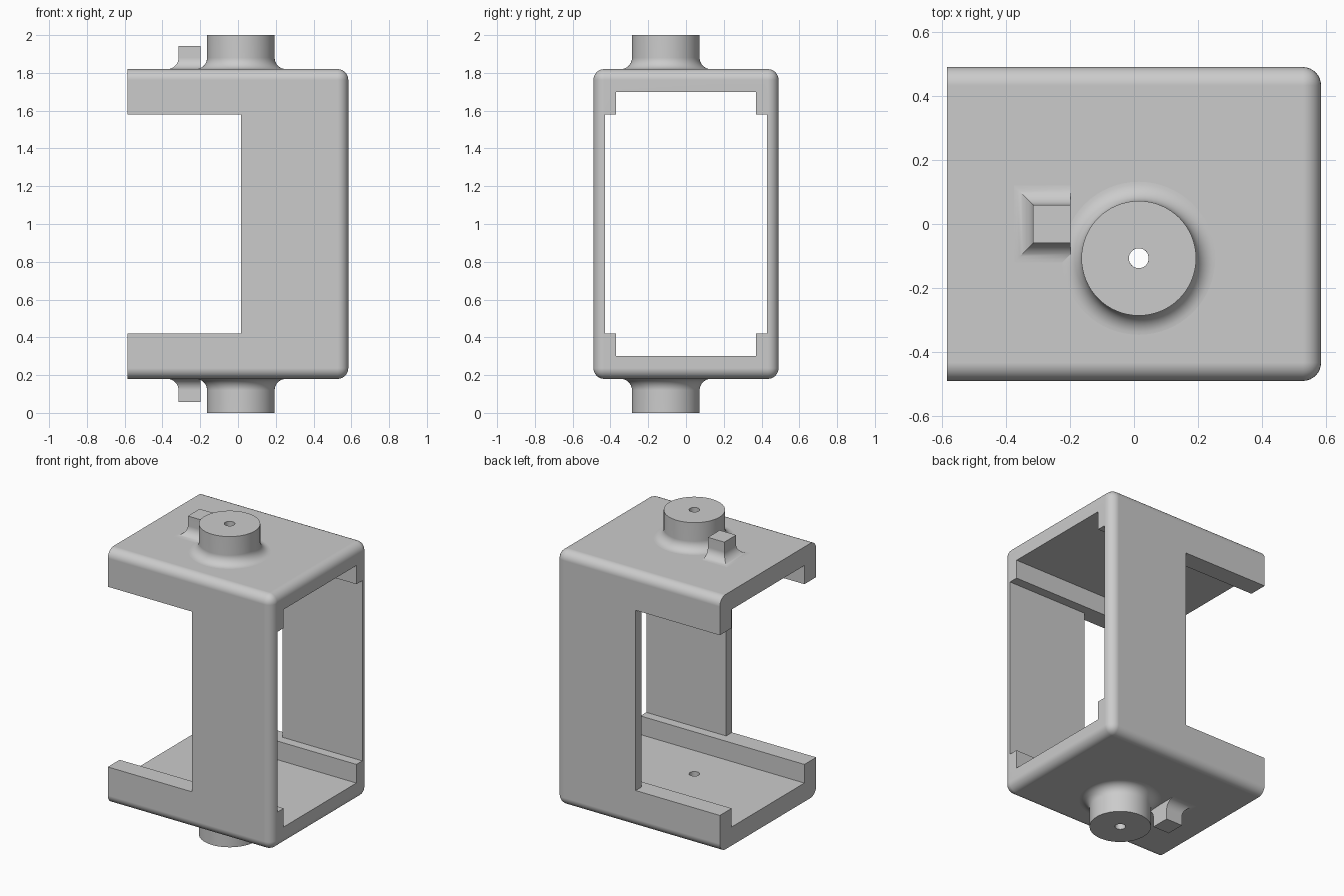
import bpy, bmesh, math
from mathutils import Matrix, Vector

cube = bpy.data.objects.get("Cube")
if cube:
    bpy.data.objects.remove(cube, do_unlink=True)

CENTRE = Vector((0, 0, 1))      # everything is symmetric above and below this
TOP = 0.82                      # top face height above the centre
FILLET = 0.06
BOSS_X, BOSS_Y = 0.015, -0.107

grey = bpy.data.materials.new("light grey")
grey.use_nodes = True
colour = (0.6, 0.6, 0.6, 1)
grey.diffuse_color = colour
grey.node_tree.nodes["Principled BSDF"].inputs["Base Color"].default_value = colour


def add_object(name, bm):
    bmesh.ops.recalc_face_normals(bm, faces=bm.faces)
    mesh = bpy.data.meshes.new(name)
    bm.to_mesh(mesh)
    bm.free()
    ob = bpy.data.objects.new(name, mesh)
    ob.location = CENTRE
    ob.data.materials.append(grey)
    bpy.context.collection.objects.link(ob)
    return ob


def box(x0, x1, half_y, half_z):
    bm = bmesh.new()
    bmesh.ops.create_cube(bm, size=1)
    bmesh.ops.scale(bm, vec=(x1 - x0, 2 * half_y, 2 * half_z), verts=bm.verts)
    bmesh.ops.translate(bm, vec=((x0 + x1) / 2, 0, 0), verts=bm.verts)
    return bm


def select_only(ob):
    bpy.ops.object.select_all(action='DESELECT')
    ob.select_set(True)
    bpy.context.view_layer.objects.active = ob


def smooth(ob):
    select_only(ob)
    bpy.ops.object.shade_smooth_by_angle(angle=math.radians(30))
    weighted = ob.modifiers.new("even_flats", 'WEIGHTED_NORMAL')
    weighted.keep_sharp = True


def mirror_down(ob):
    mirror = ob.modifiers.new("mirror_below", 'MIRROR')
    mirror.use_axis = (False, False, True)
    mirror.use_mirror_merge = False


def fillet_rows(steps=10):
    """Outward offset and height of a concave fillet, from the base up."""
    for i in range(steps + 1):
        a = math.pi / 2 * i / steps
        yield FILLET * (1 - math.sin(a)), TOP + FILLET * (1 - math.cos(a))


# Housing: block rounded along its length and around the +x end
bm = box(-0.584, 0.584, 0.49, TOP)
rounded = [e for e in bm.edges
           if abs(e.verts[0].co.x - e.verts[1].co.x) > 0.1
           or all(v.co.x > 0 for v in e.verts)]
bmesh.ops.bevel(bm, geom=rounded, offset=0.057, segments=8, profile=0.5,
                affect='EDGES')
housing = add_object("housing", bm)

# Cutters: tunnel between the rails, side recess, side windows, pin hole
pin = bmesh.new()
bmesh.ops.create_cone(pin, cap_ends=True, segments=32, radius1=0.031,
                      radius2=0.031, depth=3,
                      matrix=Matrix.Translation((BOSS_X, BOSS_Y, 0)))
cutters = {
    "tunnel_cutter": box(-1, 1, 0.37, 0.70),
    "recess_cutter": box(-1, 1, 0.43, 0.58),
    "window_cutter": box(-1, 0.015, 1, 0.58),
    "pin_hole_cutter": pin,
}
for name, cutter_bm in cutters.items():
    cutter = add_object(name, cutter_bm)
    cutter.hide_render = True
    cut = housing.modifiers.new(name, 'BOOLEAN')
    cut.operation = 'DIFFERENCE'
    cut.solver = 'EXACT'
    cut.object = cutter
    select_only(housing)
    bpy.ops.object.modifier_apply(modifier=name)
    bpy.data.objects.remove(cutter, do_unlink=True)
smooth(housing)

# Pivot bosses: turned profile with a filleted foot and a pin hole
profile = [(0.179 + out, z) for out, z in fillet_rows()]
profile += [(0.179, 1), (0.031, 1), (0.031, TOP)]
bm = bmesh.new()
verts = [bm.verts.new((BOSS_X + r, BOSS_Y, z)) for r, z in profile]
edges = [bm.edges.new(pair) for pair in zip(verts, verts[1:])]
bmesh.ops.spin(bm, geom=verts + edges, cent=(BOSS_X, BOSS_Y, 0),
               axis=(0, 0, 1), angle=math.tau, steps=64, use_merge=True)
bmesh.ops.remove_doubles(bm, verts=bm.verts, dist=0.0001)
bosses = add_object("pivot_bosses", bm)
mirror_down(bosses)
smooth(bosses)

# Stop pegs: square pegs, filleted on three sides and flat towards the boss
bm = bmesh.new()
rows = []
for out, z in list(fillet_rows()) + [(0, 0.943)]:
    x, y = -0.315 - out, 0.06 + out
    rows.append([bm.verts.new((px, py, z)) for px, py in
                 ((-0.198, -y), (-0.198, y), (x, y), (x, -y))])
for low, high in zip(rows, rows[1:]):
    for i in range(4):
        j = (i + 1) % 4
        bm.faces.new((low[i], low[j], high[j], high[i]))
bm.faces.new(rows[-1])
pegs = add_object("stop_pegs", bm)
mirror_down(pegs)
smooth(pegs)
